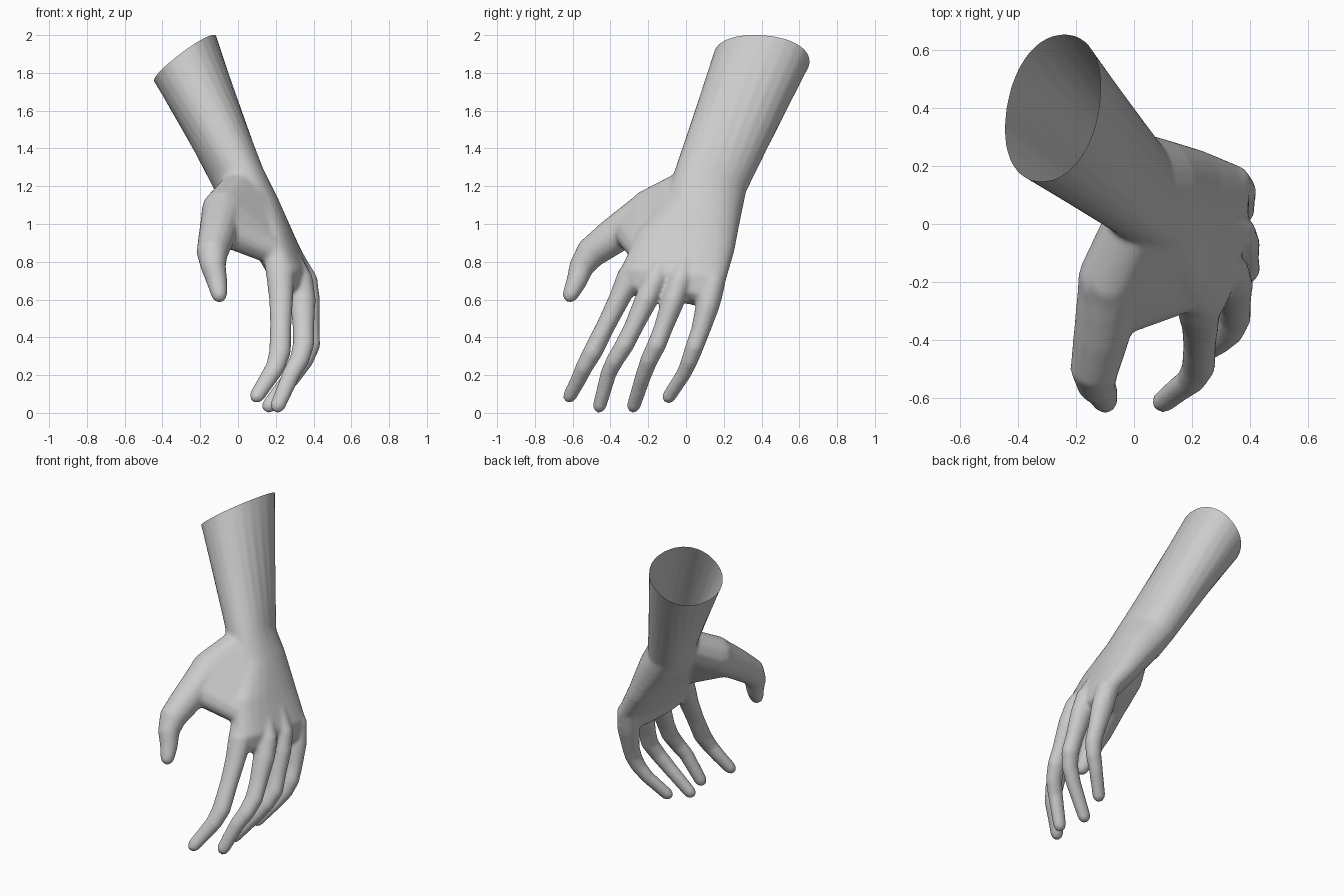
import bpy, bmesh, math
from mathutils import Vector

if "Cube" in bpy.data.objects:
    bpy.data.objects.remove(bpy.data.objects["Cube"])

bm = bmesh.new()


def loft(rings):
    """Skin a list of equal-length point rings and cap both ends."""
    loops = [[bm.verts.new(p) for p in ring] for ring in rings]
    n = len(loops[0])
    for a, b in zip(loops, loops[1:]):
        for i in range(n):
            j = (i + 1) % n
            bm.faces.new((a[i], a[j], b[j], b[i]))
    bm.faces.new(loops[0][::-1])
    bm.faces.new(loops[-1])


def oval(c, u, v, power=1.0, n=24):
    """Rounded section spanned by half-axes u and v."""
    c, u, v = Vector(c), Vector(u), Vector(v)
    pts = []
    for i in range(n):
        a = 2 * math.pi * i / n
        ca, sa = math.cos(a), math.sin(a)
        pts.append(c + u * math.copysign(abs(ca) ** power, ca)
                   + v * math.copysign(abs(sa) ** power, sa))
    return pts


def digit(path, depth=1.13):
    """Oval tube through (x, y, z, radius) points with a domed tip."""
    pts = [Vector(p[:3]) for p in path]
    rad = [p[3] for p in path]
    end = (pts[-1] - pts[-2]).normalized()
    tip = rad[-1]
    for d, s in ((0.6, 0.8), (1.0, 0.4)):
        pts.append(pts[len(path) - 1] + end * tip * d)
        rad.append(tip * s)
    rings = []
    for i, p in enumerate(pts):
        t = (pts[min(i + 1, len(pts) - 1)] - pts[max(i - 1, 0)]).normalized()
        u = (Vector((1, 0, 0)) - t * t.x).normalized()
        rings.append(oval(p, u * rad[i] * depth, t.cross(u) * rad[i], n=14))
    loft(rings)


def fleshy(balls):
    """Convex mass wrapped around (x, y, z, radius) balls."""
    hull = bmesh.new()
    for x, y, z, r in balls:
        for k in range(-3, 4):
            a = k * math.pi / 6.5
            for p in oval((x, y, z + r * math.sin(a)), (r * math.cos(a), 0, 0),
                          (0, r * math.cos(a), 0), n=14):
                hull.verts.new(p)
    bmesh.ops.convex_hull(hull, input=hull.verts[:])
    loose = [v for v in hull.verts if not v.link_faces]
    bmesh.ops.delete(hull, geom=loose, context='VERTS')
    tmp = bpy.data.meshes.new("flesh")
    hull.to_mesh(tmp)
    hull.free()
    bm.from_mesh(tmp)
    bpy.data.meshes.remove(tmp)


# forearm and palm: one loft from beyond the cut rim down to the knuckles
rim_c, rim_u, rim_v = Vector((-.28, .4, 1.875)), Vector((.16, 0, .125)), Vector((.04, .255, -.015))
wrist_c = Vector((0, .135, 1.245))
loft([
    oval(rim_c + (rim_c - wrist_c) * .1, rim_u * 1.03, rim_v * 1.04, .93),
    oval(rim_c, rim_u, rim_v, .93),
    oval(wrist_c, (.137, 0, .03), (0, .183, -.075), .93),
    oval((.075, .095, 1.1), (.135, -.02, .04), (.02, .2, -.03), .9),
    oval((.19, -.005, .9), (.105, -.02, .04), (.04, .26, -.04), .85),
    oval((.285, -.07, .72), (.09, -.02, .03), (.055, .28, -.02), .85),
    oval((.305, -.07, .63), (.07, -.01, .02), (.055, .26, -.03), .85),
    oval((.31, -.07, .6), (.035, -.01, .02), (.05, .22, -.03), .85),
])

# ball of the thumb and the web running to the index finger
fleshy([(.03, .05, 1.2, .11), (-.08, -.19, 1.07, .115), (-.1, -.31, .985, .095),
        (.12, -.08, 1.03, .08), (.18, -.23, .86, .075)])
# thumb
digit([(0, -.02, 1.15, .08), (-.08, -.2, 1.06, .115), (-.112, -.385, .935, .098),
       (-.137, -.505, .845, .084), (-.13, -.555, .77, .067), (-.11, -.581, .69, .055),
       (-.1, -.61, .63, .045)], 1)
# index, middle, ring and little fingers
digit([(.18, -.2, .9, .05), (.225, -.3, .72, .067), (.228, -.355, .6, .057),
       (.227, -.42, .47, .051), (.222, -.495, .32, .052), (.197, -.54, .24, .046),
       (.155, -.57, .175, .042), (.1, -.615, .09, .037)])
digit([(.26, -.1, .86, .045), (.325, -.165, .7, .066), (.342, -.21, .6, .062),
       (.347, -.28, .45, .051), (.347, -.325, .36, .051), (.325, -.375, .28, .047),
       (.285, -.41, .21, .043), (.21, -.457, .038, .037)])
digit([(.29, 0, .84, .045), (.352, -.03, .7, .063), (.366, -.07, .59, .062),
       (.375, -.12, .45, .051), (.38, -.155, .36, .051), (.348, -.195, .28, .047),
       (.293, -.225, .2, .043), (.165, -.277, .038, .037)])
digit([(.26, .15, .84, .045), (.332, .145, .69, .064), (.35, .115, .57, .064),
       (.362, .075, .43, .051), (.362, .045, .35, .049), (.34, .02, .28, .045),
       (.297, -.01, .21, .04), (.205, -.09, .087, .037)])

bmesh.ops.recalc_face_normals(bm, faces=bm.faces)
mesh = bpy.data.meshes.new("hand")
bm.to_mesh(mesh)
bm.free()
hand = bpy.data.objects.new("hand", mesh)
bpy.context.collection.objects.link(hand)
bpy.context.view_layer.objects.active = hand
hand.select_set(True)

# fuse the parts into one skin and soften the joins
fuse = hand.modifiers.new("fuse", 'REMESH')
fuse.mode = 'VOXEL'
fuse.voxel_size = .01
soft = hand.modifiers.new("soften", 'SMOOTH')
soft.factor = .5
soft.iterations = 14
for name in ("fuse", "soften"):
    bpy.ops.object.modifier_apply(modifier=name)

# cut the forearm open at its slanted rim
bm = bmesh.new()
bm.from_mesh(hand.data)
bmesh.ops.bisect_plane(bm, geom=bm.verts[:] + bm.edges[:] + bm.faces[:],
                       plane_co=rim_c, plane_no=rim_u.cross(rim_v), clear_outer=True)
bm.to_mesh(hand.data)
bm.free()
bpy.ops.object.shade_smooth()
